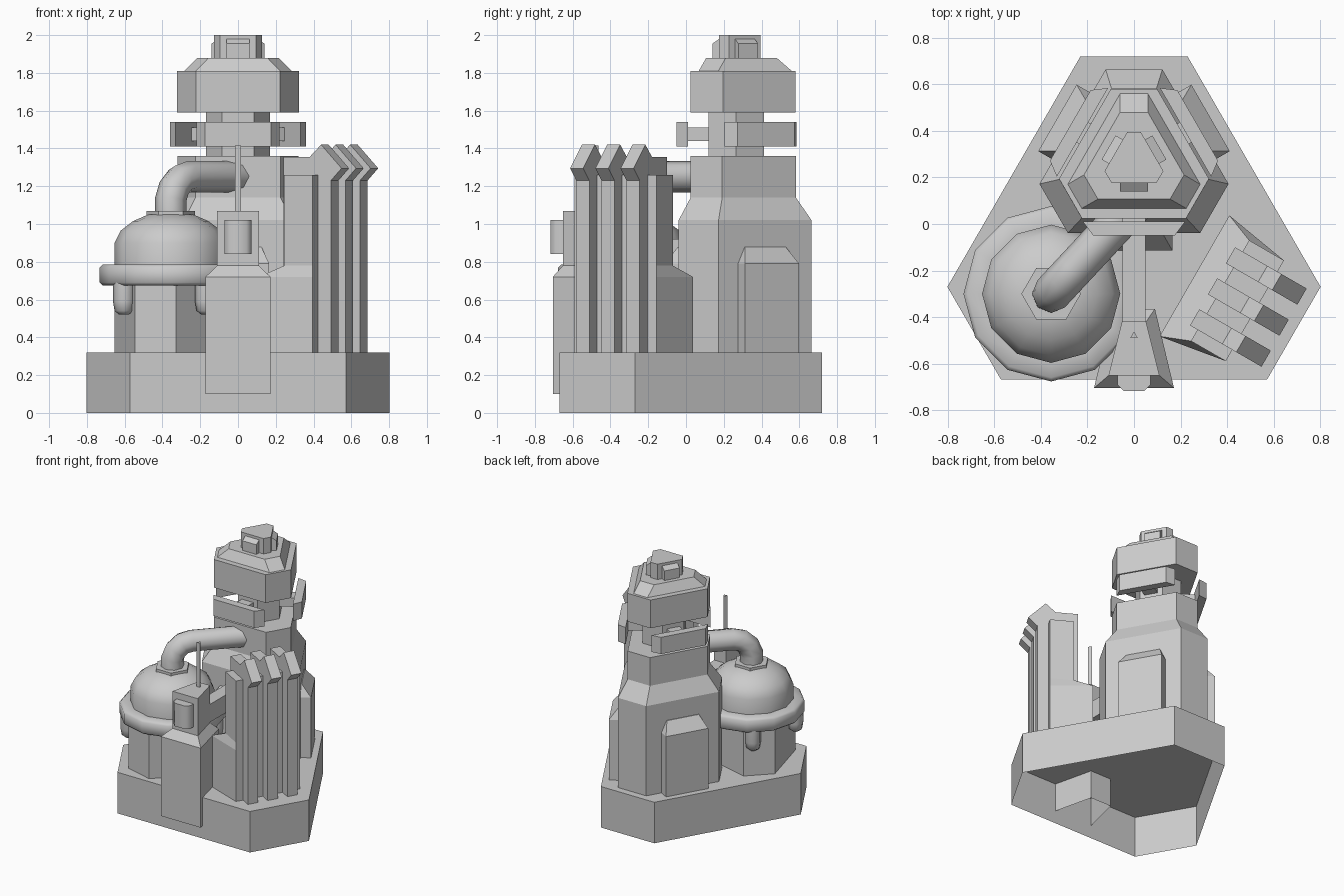
import bpy, bmesh
from math import cos, sin, radians, pi

if "Cube" in bpy.data.objects:
    bpy.data.objects.remove(bpy.data.objects["Cube"])

TOWER = (0, 0.266)
BASE = (0, -0.073)
TANK = (-0.356, -0.30)


def loft(name, rings, bottom=True, top=True, smooth=None):
    """Skin a stack of equally sized point rings."""
    bm = bmesh.new()
    rows = [[bm.verts.new(p) for p in ring] for ring in rings]
    n = len(rows[0])
    for a, b in zip(rows, rows[1:]):
        for i in range(n):
            j = (i + 1) % n
            bm.faces.new((a[i], a[j], b[j], b[i]))
    if bottom:
        bm.faces.new(rows[0][::-1])
    if top:
        bm.faces.new(rows[-1])
    bmesh.ops.recalc_face_normals(bm, faces=bm.faces)
    me = bpy.data.meshes.new(name)
    bm.to_mesh(me)
    bm.free()
    ob = bpy.data.objects.new(name, me)
    bpy.context.collection.objects.link(ob)
    if smooth:
        bpy.ops.object.select_all(action='DESELECT')
        ob.select_set(True)
        bpy.context.view_layer.objects.active = ob
        bpy.ops.object.shade_smooth_by_angle(angle=radians(smooth))
    return ob


def trihex(c, r, a, z, turn=90):
    """Triangle with cut corners: corners at turn, +120, +240, spread by a."""
    return [(c[0] + r * cos(radians(turn + k * 120 + s * a)),
             c[1] + r * sin(radians(turn + k * 120 + s * a)), z)
            for k in range(3) for s in (-1, 1)]


def ngon(c, r, n, z, start=0):
    return [(c[0] + r * cos(radians(start) + 2 * pi * i / n),
             c[1] + r * sin(radians(start) + 2 * pi * i / n), z) for i in range(n)]


def local(c, ang, pts):
    """Map (outward, sideways, z) around centre c to world."""
    ca, sa = cos(radians(ang)), sin(radians(ang))
    return [(c[0] + n * ca - t * sa, c[1] + n * sa + t * ca, z) for n, t, z in pts]


def quad(n0, w0, n1, w1, z):
    return [(n0, -w0, z), (n1, -w1, z), (n1, w1, z), (n0, w0, z)]


# base shell, open underneath
loft("base", [trihex(BASE, 0.826, 16.2, 0), trihex(BASE, 0.826, 16.2, 0.32)], bottom=False)

# tower body, neck, head, roof, cap
loft("tower_body", [trihex(TOWER, r, 17, z) for r, z in
                    ((0.417, 0.32), (0.417, 1.02), (0.33, 1.14), (0.33, 1.36))])
loft("tower_neck", [ngon(TOWER, 0.17, 6, z) for z in (1.36, 1.59)])
loft("tower_head", [trihex(TOWER, 0.33, 17.5, z) for z in (1.59, 1.81)])
loft("head_roof", [trihex(TOWER, 0.30, 11.5, 1.81), trihex(TOWER, 0.222, 15.7, 1.88)])
loft("head_cap", [trihex(TOWER, 0.132, 13, z) for z in (1.88, 2.0)])

# parts repeated on the three long sides of the tower
for i, ang in enumerate((-90, 30, 150)):
    loft(f"ring_panel_{i}", [local(TOWER, ang, quad(0.256, 0.22, 0.316, 0.175, z))
                             for z in (1.41, 1.54)])
    loft(f"panel_strut_{i}", [local(TOWER, ang, quad(0.12, 0.05, 0.27, 0.05, z))
                              for z in (1.44, 1.51)])
    loft(f"cap_box_{i}", [local(TOWER, ang, quad(0.06, 0.06, n, w, z))
                          for n, w, z in ((0.126, 0.06, 1.88), (0.126, 0.06, 1.955),
                                          (0.09, 0.06, 1.98))])
    loft(f"buttress_{i}", [local(TOWER, ang, quad(0.27, w, n, w, z))
                           for n, w, z in ((0.38, 0.165, 0.32), (0.38, 0.165, 0.79),
                                           (0.31, 0.125, 0.877))])

# radiator block
loft("radiator_body", [local(BASE, -30, quad(*q)) for q in (
    (0.30, 0.30, 0.60, 0.25, 0.32), (0.30, 0.30, 0.60, 0.25, 0.72),
    (0.427, 0.25, 0.60, 0.25, 0.78), (0.427, 0.25, 0.60, 0.25, 1.26))])

# three radiator fins with pointed tops
fin = [(0.39, 0.32), (0.68, 0.32), (0.68, 1.23), (0.745, 1.295),
       (0.62, 1.42), (0.55, 1.355), (0.39, 1.355)]
for i in (-1, 0, 1):
    loft(f"radiator_fin_{i + 1}", [local(BASE, -30, [(n, i * 0.154 + s, z) for n, z in fin])
                                   for s in (-0.04, 0.04)])

# tank pedestal, flange ring, dome, collar
loft("tank_pedestal", [trihex(TANK, 0.33, 20, z, 255) for z in (0.32, 0.69)])
loft("tank_ring", [ngon(TANK, r, 12, z) for r, z in (
    (0.30, 0.675), (0.36, 0.675), (0.377, 0.69), (0.377, 0.77), (0.36, 0.785), (0.29, 0.785))],
     smooth=50)
loft("tank_dome", [ngon(TANK, r, 12, z) for r, z in (
    (0.297, 0.76), (0.297, 0.90), (0.265, 0.965), (0.20, 1.015), (0.12, 1.05))], smooth=50)
loft("tank_collar", [ngon(TANK, 0.128, 6, z) for z in (1.035, 1.07)])

# rounded stubs hanging below the tank ring
for i in range(4):
    a = radians(217 + 90 * i)
    c = (TANK[0] + 0.31 * cos(a), TANK[1] + 0.31 * sin(a))
    loft(f"tank_stub_{i}", [ngon(c, r, 8, z) for r, z in (
        (0.025, 0.52), (0.05, 0.54), (0.058, 0.59), (0.058, 0.69))], smooth=60)

# bent pipe from tank to tower
cu = bpy.data.curves.new("tank_pipe", 'CURVE')
cu.dimensions = '3D'
cu.bevel_depth = 0.083
cu.bevel_resolution = 2
sp = cu.splines.new('POLY')
path = [(0, 1.05), (0, 1.13), (0.025, 1.19), (0.075, 1.235), (0.14, 1.25), (0.52, 1.25)]
sp.points.add(len(path) - 1)
for p, (d, z) in zip(sp.points, path):
    p.co = (TANK[0] + d * 0.68, TANK[1] + d * 0.73, z, 1)
sp.use_smooth = True
bpy.context.collection.objects.link(bpy.data.objects.new("tank_pipe", cu))

# front control post, screen, antenna and duct back to the tower
O = (0, 0)
loft("control_post", [local(O, -90, quad(*q)) for q in (
    (0.365, 0.09, 0.705, 0.172, 0.10), (0.365, 0.09, 0.705, 0.172, 0.72),
    (0.42, 0.052, 0.652, 0.11, 0.78), (0.42, 0.052, 0.652, 0.11, 1.07))], bottom=False)
screen = [(0.64, -0.072), (0.69, -0.072), (0.718, -0.045),
          (0.718, 0.045), (0.69, 0.072), (0.64, 0.072)]
loft("post_screen", [local(O, -90, [(n, t, z) for n, t in screen]) for z in (0.84, 1.02)],
     smooth=50)
loft("antenna", [ngon((0, -0.48), 0.018, 3, z, 90) for z in (1.06, 1.415)])
loft("post_duct", [local(O, -90, quad(-0.02, 0.05, 0.44, 0.05, z)) for z in (0.78, 0.92)])
